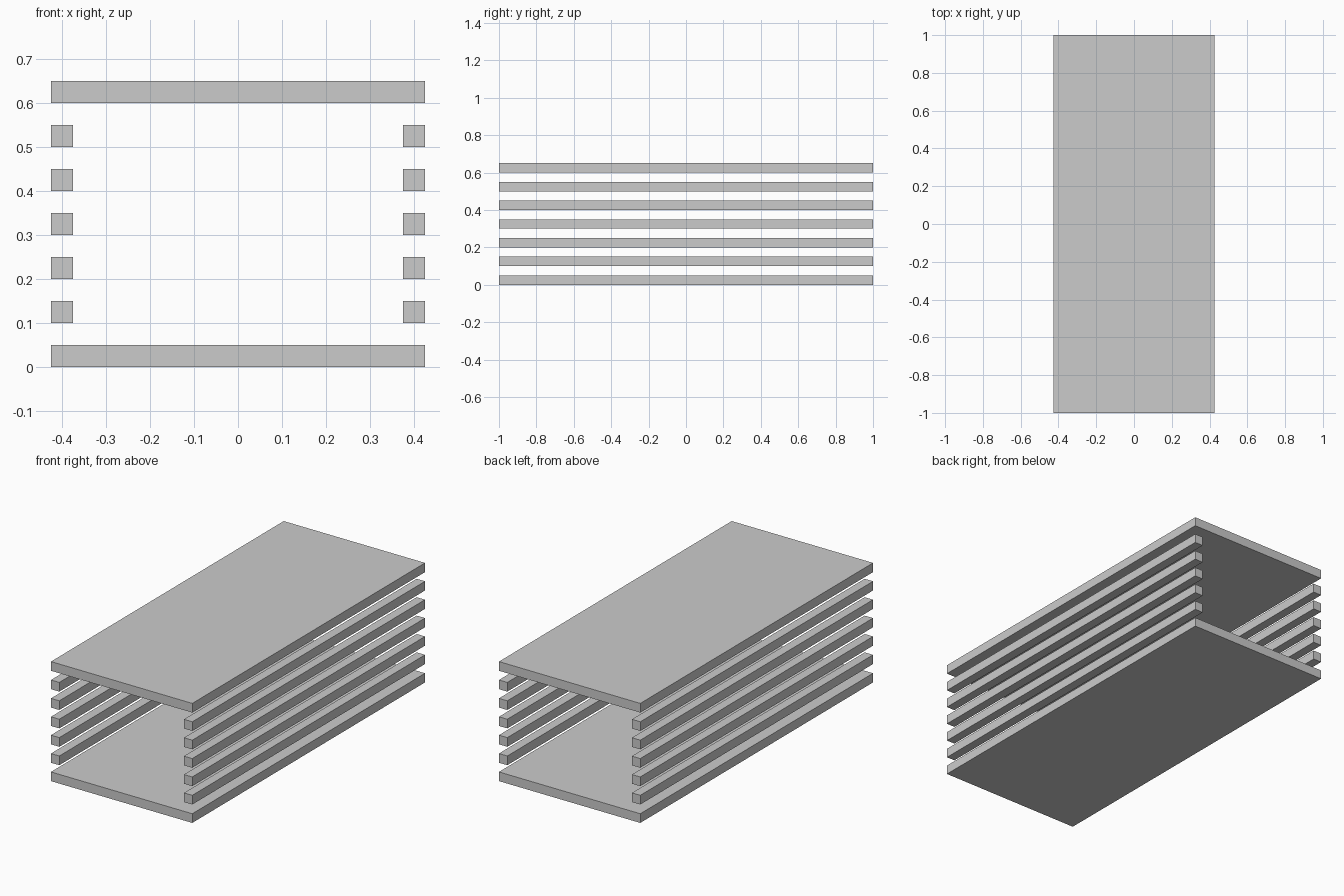
import bpy

if "Cube" in bpy.data.objects:
    bpy.data.objects.remove(bpy.data.objects["Cube"])

LENGTH, WIDTH, THICK, PITCH = 2.0, 0.85, 0.05, 0.1


def board(name, x, z, width):
    """Full-length board whose underside sits at height z."""
    bpy.ops.mesh.primitive_cube_add(size=1, location=(x, 0, z + THICK / 2))
    ob = bpy.context.object
    ob.name = name
    ob.scale = (width, LENGTH, THICK)
    bpy.ops.object.transform_apply(location=False, rotation=False, scale=True)
    return ob


# Solid bottom and top panels
board("bottom_panel", 0, 0, WIDTH)
board("top_panel", 0, 6 * PITCH, WIDTH)

# Five evenly spaced slats along each long side
for side, sign in (("left", -1), ("right", 1)):
    for i in range(1, 6):
        board(f"{side}_slat_{i}", sign * (WIDTH - THICK) / 2, i * PITCH, THICK)
